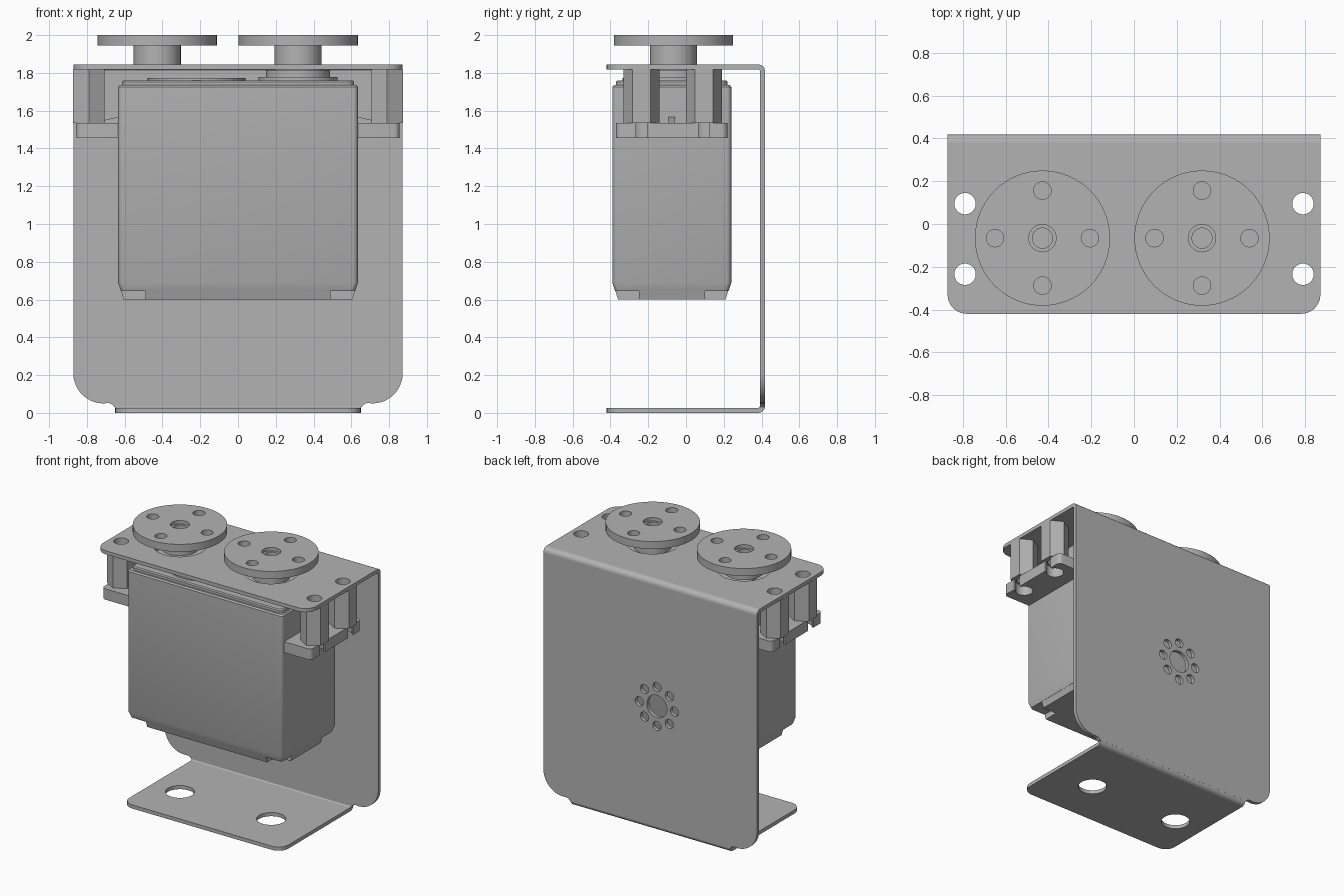
import bpy, bmesh
from math import cos, sin, radians, pi
from mathutils import Matrix

cube = bpy.data.objects.get("Cube")
if cube:
    bpy.data.objects.remove(cube, do_unlink=True)

grey = bpy.data.materials.new("plain grey")
grey.use_nodes = True
tone = (0.45, 0.45, 0.45, 1)
grey.diffuse_color = tone
grey.node_tree.nodes["Principled BSDF"].inputs["Base Color"].default_value = tone


def finish(name, mesh):
    mesh.materials.clear()
    mesh.materials.append(grey)
    obj = bpy.data.objects.new(name, mesh)
    bpy.context.collection.objects.link(obj)
    bpy.ops.object.select_all(action="DESELECT")
    obj.select_set(True)
    bpy.context.view_layer.objects.active = obj
    bpy.ops.object.shade_smooth_by_angle(angle=radians(32))
    return obj


def arc(cx, cy, r, start, end, n=8):
    steps = [radians(start + (end - start) * i / n) for i in range(n + 1)]
    return [(cx + r * cos(a), cy + r * sin(a)) for a in steps]


def circle(cx, cy, r, n=40, turn=0):
    return arc(cx, cy, r, turn, turn + 360, n)[:-1]


def rounded(x0, y0, x1, y1, front=0.0, back=0.0):
    pts = []
    corners = [(x0, y0, 1, 1, front, 180), (x1, y0, -1, 1, front, 270),
               (x1, y1, -1, -1, back, 0), (x0, y1, 1, -1, back, 90)]
    for x, y, sx, sy, r, a in corners:
        pts += arc(x + sx * r, y + sy * r, r, a, a + 90, 6) if r else [(x, y)]
    return pts


# Axis frames: outline plane -> world
FRAMES = {
    "Z": Matrix.Identity(4),
    "Y": Matrix(((1, 0, 0, 0), (0, 0, -1, 0), (0, 1, 0, 0), (0, 0, 0, 1))),
    "X": Matrix(((0, 0, 1, 0), (1, 0, 0, 0), (0, 1, 0, 0), (0, 0, 0, 1))),
}


def plate(name, outlines, low, high, axis="Z"):
    """Extrude an outline (first) with holes (rest) between two levels of an axis."""
    curve = bpy.data.curves.new(name, "CURVE")
    curve.dimensions = "2D"
    curve.fill_mode = "BOTH"
    curve.extrude = (high - low) / 2
    for pts in outlines:
        spline = curve.splines.new("POLY")
        spline.points.add(len(pts) - 1)
        for p, (x, y) in zip(spline.points, pts):
            p.co = (x, y, 0, 1)
        spline.use_cyclic_u = True
    temp = bpy.data.objects.new(name + " temp", curve)
    bpy.context.collection.objects.link(temp)
    bpy.context.view_layer.update()
    mesh = bpy.data.meshes.new_from_object(
        temp.evaluated_get(bpy.context.evaluated_depsgraph_get()))
    bpy.data.objects.remove(temp, do_unlink=True)
    mid = (low + high) / 2
    shift = {"Z": (0, 0, mid), "Y": (0, mid, 0), "X": (mid, 0, 0)}[axis]
    mesh.transform(Matrix.Translation(shift) @ FRAMES[axis])
    bm = bmesh.new()
    bm.from_mesh(mesh)
    bmesh.ops.remove_doubles(bm, verts=bm.verts, dist=0.0001)
    bmesh.ops.recalc_face_normals(bm, faces=bm.faces)
    bm.to_mesh(mesh)
    bm.free()
    return finish(name, mesh)


def loft(name, rings, cy, r=0.0):
    """Stack rounded rectangles given as (half width, half depth, height)."""
    bm = bmesh.new()
    loops = [[bm.verts.new((x, y + cy, z)) for x, y in rounded(-hx, -hy, hx, hy, r, r)]
             for hx, hy, z in rings]
    n = len(loops[0])
    for a, b in zip(loops, loops[1:]):
        for i in range(n):
            j = (i + 1) % n
            bm.faces.new((a[i], a[j], b[j], b[i]))
    bm.faces.new(loops[0][::-1])
    bm.faces.new(loops[-1])
    mesh = bpy.data.meshes.new(name)
    bm.to_mesh(mesh)
    bm.free()
    return finish(name, mesh)


AXLES = (-0.428, 0.318)
CY, HUB_Y = -0.075, -0.066
POST_X, POST_Y = 0.79, (-0.235, 0.095)
W, FRONT, BACK, TOP, T = 0.872, -0.42, 0.418, 1.845, 0.027
BEND = 0.036

# Bracket: top plate with screw holes and shaft openings
holes = [circle(s * POST_X, y, 0.05) for s in (-1, 1) for y in POST_Y]
holes += [circle(x, HUB_Y, 0.18) for x in AXLES]
plate("bracket_top", [rounded(-W, FRONT, W, BACK - BEND, 0.09)] + holes, TOP - T, TOP)

# Bracket: bottom plate
holes = [circle(x, HUB_Y, 0.098) for x in AXLES]
plate("bracket_bottom", [rounded(-0.65, FRONT, 0.65, BACK - BEND, 0.08)] + holes, 0, T)

# Bracket: back plate with rounded lower corners, bend reliefs and hole circle
half = arc(0.69, 0.012, 0.04, 150, 90, 5) + arc(W - 0.16, 0.21, 0.16, 270, 360, 10)
half += [(W, TOP - BEND)]
outline = half + [(-x, z) for x, z in reversed(half)]
mid_x = sum(AXLES) / 2
holes = [circle(mid_x, 0.92, 0.082)]
for k in range(8):
    a = k * pi / 4
    holes.append(circle(mid_x + 0.144 * cos(a), 0.92 + 0.144 * sin(a), 0.034, 20))
plate("bracket_back", [outline] + holes, BACK - T, BACK, "Y")

# Bracket: bends joining the plates
by = BACK - BEND
for name, z, a, w in (("top_bend", TOP - BEND, 0, W), ("bottom_bend", BEND, -90, 0.65)):
    ring = arc(by, z, BEND, a, a + 90) + arc(by, z, BEND - T, a + 90, a)
    plate(name, [ring], -w, w, "X")

# Servo case with tapered base and cut-out corners
loft("servo_case", [(0.62, 0.3, 0.645), (0.635, 0.315, 0.69), (0.635, 0.315, 1.725),
                    (0.627, 0.307, 1.735)], CY, 0.025)
loft("servo_base_wide", [(0.605, 0.175, 0.6), (0.62, 0.175, 0.65)], CY)
loft("servo_base_deep", [(0.49, 0.285, 0.601), (0.49, 0.3, 0.65)], CY)
loft("servo_lid", [(0.615, 0.295, 1.73), (0.615, 0.295, 1.753), (0.608, 0.288, 1.76)],
     CY, 0.04)

# Gear covers and output boss on the lid
plate("gear_cover", [circle(-0.22, CY, 0.26)], 1.75, 1.772)
plate("output_cover", [circle(AXLES[1], HUB_Y, 0.21)], 1.75, 1.778)
plate("output_boss", [circle(AXLES[1], HUB_Y, 0.17)], 1.77, 1.815)
plate("output_shaft", [circle(AXLES[1], HUB_Y, 0.047)], 1.81, 1.93)

# Mounting ears, ribs and hollow hexagonal posts on both sides
for side, s in (("right", 1), ("left", -1)):
    ear = [(0.62, -0.37)] + arc(0.825, -0.34, 0.03, 270, 360, 4)
    for y in POST_Y:
        ear += [(0.855, y - 0.03)] + arc(POST_X, y, 0.06, -30, -330, 24) + [(0.855, y + 0.03)]
    ear += arc(0.825, 0.19, 0.03, 0, 90, 4) + [(0.62, 0.22)]
    plate(side + "_ear", [[(s * x, y) for x, y in ear]], 1.455, 1.535)
    rib = [(0.62, 1.53), (0.77, 1.53), (0.7, 1.552), (0.62, 1.57)]
    plate(side + "_rib", [[(s * x, z) for x, z in rib]], CY - 0.018, CY + 0.018, "Y")
    for place, y in zip(("front", "back"), POST_Y):
        plate(f"{side}_{place}_post", [circle(s * POST_X, y, 0.096, 6, 30),
                                       circle(s * POST_X, y, 0.05)], 1.535, TOP - T)

# Round horns with hubs
for side, x, foot in (("left", AXLES[0], 1.825), ("right", AXLES[1], 1.812)):
    bolts = [circle(x + 0.222 * cos(k * pi / 2), HUB_Y + 0.222 * sin(k * pi / 2), 0.041, 24)
             for k in range(4)]
    bore = circle(x, HUB_Y, 0.047)
    plate(side + "_horn", [circle(x, HUB_Y, 0.316, 64), circle(x, HUB_Y, 0.064)] + bolts,
          1.945, 2.0)
    plate(side + "_hub", [circle(x, HUB_Y, 0.125), bore], foot, 1.945)
    plate(side + "_bore_ring", [circle(x, HUB_Y, 0.064), bore], 1.945, 1.975)
